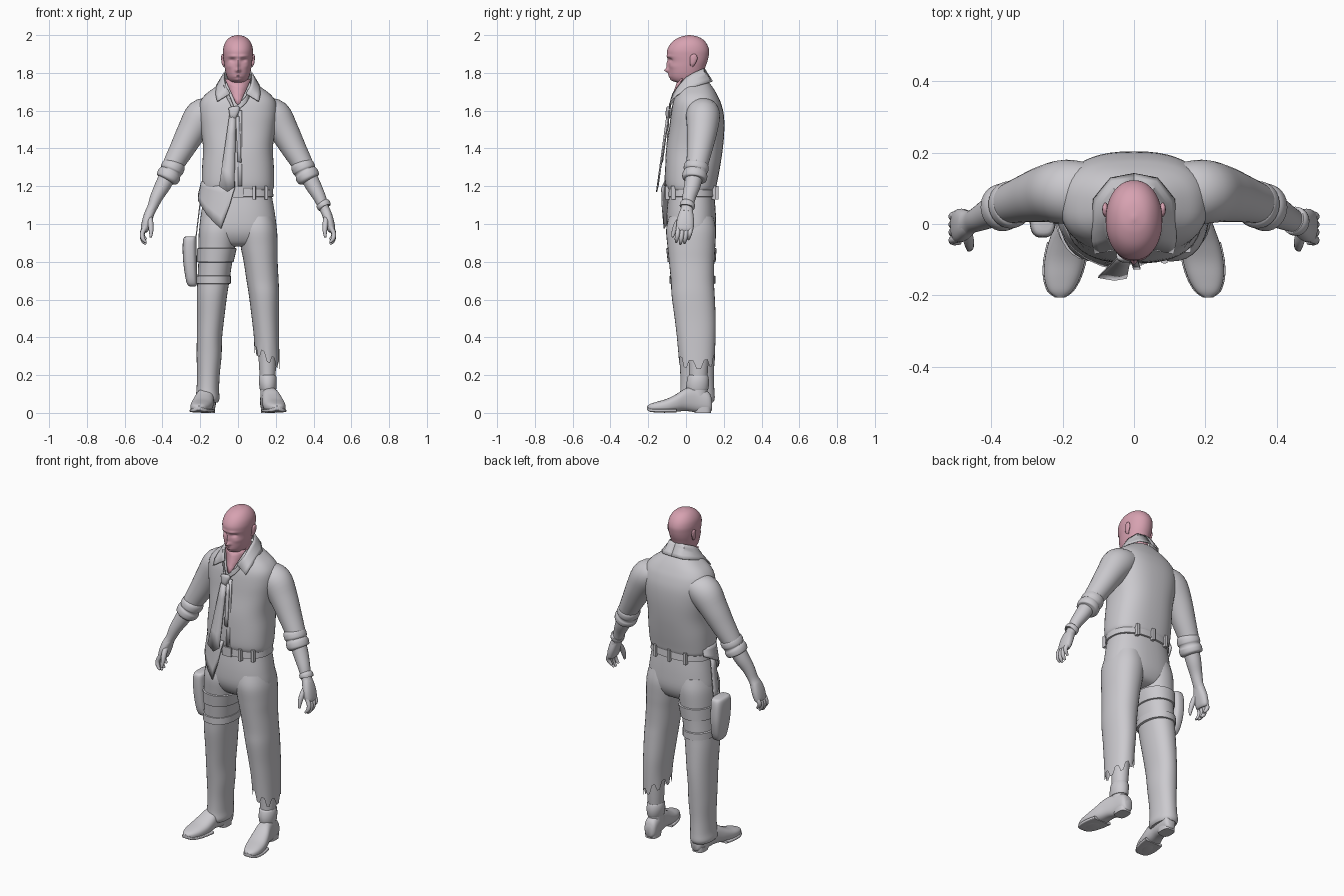
import bpy, bmesh, math
from mathutils import Vector

def material(name, rgb):
    m = bpy.data.materials.new(name)
    m.diffuse_color = (*rgb, 1)
    return m

GREY = material("light_grey", (0.60, 0.59, 0.62))
PINK = material("pink_skin", (0.68, 0.36, 0.44))

def finish(name, bm, mat, mirror=False, thick=0):
    bmesh.ops.recalc_face_normals(bm, faces=bm.faces)
    me = bpy.data.meshes.new(name)
    bm.to_mesh(me)
    bm.free()
    me.materials.append(mat)
    ob = bpy.data.objects.new(name, me)
    bpy.context.collection.objects.link(ob)
    if thick:
        mod = ob.modifiers.new("Solidify", 'SOLIDIFY')
        mod.thickness, mod.offset = thick, 0
    if mirror:
        ob.modifiers.new("Mirror", 'MIRROR')
    return ob

def spline(rows, steps):
    """Catmull-Rom through rows of numbers."""
    out, last = [], len(rows) - 1
    for i in range(last):
        p0, p1, p2, p3 = (rows[max(0, min(last, i + k))] for k in (-1, 0, 1, 2))
        for s in range(steps):
            t = s / steps
            out.append([0.5 * (2*b + (c - a)*t + (2*a - 5*b + 4*c - d)*t*t + (3*b - a - 3*c + d)*t**3)
                        for a, b, c, d in zip(p0, p1, p2, p3)])
    return out + [list(rows[-1])]

def loft(name, rows, mat=GREY, axis=None, ref=(0, 1, 0), power=2.0, n=32, steps=4,
         mirror=False, cap=True, shape=None):
    """Skin through rings (x, y, z, radius along ref, other radius)."""
    rows = spline(rows, steps)
    pts = [Vector(r[:3]) for r in rows]
    bm, rings = bmesh.new(), []
    for i, r in enumerate(rows):
        t = Vector(axis) if axis else (pts[min(i + 1, len(pts) - 1)] - pts[max(i - 1, 0)]).normalized()
        a = Vector(ref)
        a = (a - t * a.dot(t)).normalized()
        b = t.cross(a)
        ring = []
        for k in range(n):
            ang = 2 * math.pi * k / n
            c, s = math.cos(ang), math.sin(ang)
            c = math.copysign(abs(c) ** (2 / power), c)
            s = math.copysign(abs(s) ** (2 / power), s)
            ring.append(bm.verts.new(pts[i] + a * c * max(r[3], .002) + b * s * max(r[4], .002)))
        rings.append(ring)
    for lo, hi in zip(rings, rings[1:]):
        for k in range(n):
            bm.faces.new((lo[k], lo[(k + 1) % n], hi[(k + 1) % n], hi[k]))
    if cap:
        bm.faces.new(rings[0])
        bm.faces.new(rings[-1])
    if shape:
        shape(bm, rings)
    return finish(name, bm, mat, mirror)

def body(name, rows, **kw):
    """Level rings given as (z, centre x, half width, front y, back y)."""
    return loft(name, [(x, (f + b) / 2, z, (b - f) / 2, w) for z, x, w, f, b in rows],
                axis=(0, 0, 1), **kw)

def sheet(name, tops, bottoms, mat=GREY, mirror=False, thick=.006, rows=4):
    """Thin cloth panel between an upper and a lower edge."""
    bm = bmesh.new()
    grid = [[bm.verts.new(Vector(a).lerp(Vector(b), j / rows)) for j in range(rows + 1)]
            for a, b in zip(tops, bottoms)]
    for p, q in zip(grid, grid[1:]):
        for j in range(rows):
            bm.faces.new((p[j], q[j], q[j + 1], p[j + 1]))
    return finish(name, bm, mat, mirror, thick)

# Head: face features are soft bumps and dents (x, z, spread x, spread z, push in y)
FEATURES = [(0, 1.813, .012, .011, -.022), (0, 1.842, .009, .025, -.012), (.031, 1.868, .015, .010, .012),
            (.028, 1.888, .024, .007, -.006), (0, 1.786, .021, .010, -.008), (0, 1.787, .021, .003, .005),
            (0, 1.763, .016, .009, -.006), (.048, 1.835, .016, .014, -.004)]

def face(bm, rings):
    for v in bm.verts:
        if v.co.y < 0:
            v.co.y += sum(d * math.exp(-((abs(v.co.x) - x) / sx) ** 2 - ((v.co.z - z) / sz) ** 2)
                          for x, z, sx, sz, d in FEATURES)

body("head", [(1.745, 0, .045, -.03, .085), (1.757, 0, .048, -.068, .088), (1.775, 0, .057, -.084, .09),
              (1.80, 0, .065, -.09, .093), (1.83, 0, .071, -.092, .102), (1.86, 0, .075, -.093, .113),
              (1.89, 0, .078, -.10, .12), (1.92, 0, .079, -.10, .122), (1.95, 0, .073, -.085, .112),
              (1.975, 0, .058, -.06, .092), (1.992, 0, .036, -.025, .062), (2.0, 0, .004, .012, .022)],
     mat=PINK, n=72, steps=6, power=2.1, shape=face)
body("neck", [(1.62, 0, .07, -.06, .10), (1.69, 0, .063, -.048, .095), (1.74, 0, .057, -.03, .09),
              (1.80, 0, .056, -.03, .088)], mat=PINK)
loft("ear", [(.072, .03, 1.836, .008, .006), (.078, .035, 1.85, .014, .008), (.08, .04, 1.875, .02, .009),
             (.081, .042, 1.893, .015, .007), (.08, .042, 1.90, .004, .003)],
     mat=PINK, n=16, mirror=True)
sheet("open_neck_skin", [(-.07, -.02, 1.77), (0, -.045, 1.75), (.07, -.02, 1.77)],
      [(-.012, -.084, 1.64), (0, -.088, 1.63), (.012, -.084, 1.64)], mat=PINK)

# Shirt
body("shirt_body", [(1.165, 0, .172, -.085, .14), (1.185, 0, .187, -.102, .157), (1.22, 0, .191, -.11, .165),
                    (1.30, 0, .19, -.11, .18), (1.40, 0, .185, -.105, .195), (1.50, 0, .197, -.09, .203),
                    (1.58, 0, .207, -.08, .20), (1.64, 0, .202, -.07, .185), (1.68, 0, .178, -.056, .167),
                    (1.715, 0, .135, -.04, .147), (1.75, 0, .085, -.02, .122)], n=48, power=2.5)
loft("sleeve", [(.13, .085, 1.60, .085, .07), (.19, .09, 1.57, .09, .092), (.245, .085, 1.49, .08, .078),
                (.295, .073, 1.40, .068, .066), (.34, .06, 1.32, .058, .056), (.37, .05, 1.26, .052, .05)],
     mirror=True)
loft("rolled_cuff", [(.333, .058, 1.325, .052, .05), (.338, .056, 1.312, .064, .06), (.35, .053, 1.29, .066, .062),
                     (.356, .051, 1.277, .06, .057), (.364, .048, 1.262, .066, .063),
                     (.374, .044, 1.238, .064, .06), (.378, .043, 1.23, .046, .044)], mirror=True)
sheet("collar", [(0, .095, 1.825), (.05, .085, 1.82), (.073, .04, 1.80), (.075, 0, 1.775),
                 (.066, -.035, 1.735), (.042, -.07, 1.69)],
      [(0, .14, 1.755), (.065, .128, 1.75), (.112, .07, 1.735), (.118, 0, 1.71),
       (.117, -.05, 1.68), (.11, -.082, 1.648)], mirror=True)
sheet("button_placket", [(.0, -.089, 1.60), (.022, -.089, 1.60)], [(.0, -.113, 1.2), (.022, -.113, 1.2)])

# Untucked shirt tail hanging over the front of one hip
HEM = [(5, 1.19), (12, 1.10), (25, .975), (38, 1.015), (52, 1.055), (65, 1.095), (80, 1.125), (100, 1.155), (118, 1.18)]
def hip(deg, z, r):
    a = math.radians(deg)
    return (-(.195 + r) * math.sin(a), .025 - (.137 + r) * math.cos(a), z)
sheet("shirt_tail", [hip(a, 1.225, 0) for a, z in HEM], [hip(a, z, .018) for a, z in HEM])

# Loose necktie
sheet("tie_blade", [(-.045, -.093, 1.575), (-.028, -.1, 1.58), (-.01, -.093, 1.575)],
      [(-.10, -.148, 1.20), (-.055, -.156, 1.17), (-.02, -.15, 1.195)])
sheet("tie_tail", [(-.012, -.092, 1.57), (.008, -.092, 1.57)], [(-.002, -.125, 1.33), (.018, -.125, 1.325)])
loft("tie_knot", [(-.026, -.092, 1.562, .011, .016), (-.024, -.092, 1.58, .016, .022),
                  (-.02, -.088, 1.61, .017, .03), (-.02, -.085, 1.618, .01, .022)], power=2.6)
for side, x, z in (("right", -.075, 1.735), ("left", .07, 1.72)):
    sheet("tie_loop_" + side, [(x, -.035, z), (x * .55, -.077, 1.67), (-.02, -.09, 1.615)],
          [(x, -.04, z - .035), (x * .55, -.08, 1.635), (-.02, -.092, 1.585)])

# Forearms and hands
loft("forearm", [(.355, .05, 1.29, .046, .045), (.395, .035, 1.21, .044, .042), (.43, .017, 1.145, .036, .034),
                 (.453, .007, 1.09, .032, .027), (.468, .002, 1.06, .037, .026)], mirror=True)
loft("palm", [(.455, .005, 1.085, .028, .024), (.469, .001, 1.055, .038, .026), (.482, -.003, 1.015, .046, .026),
              (.493, -.006, .975, .045, .022), (.497, -.007, .96, .036, .015)], power=2.4, mirror=True)
for i, name in enumerate(("index", "middle", "ring", "little")):
    y, drop = .026 - .022 * (3 - i), (.01, 0, .005, .025)[i]
    loft(name + "_finger", [(.49, y, .985, .012, .014), (.507, y - .004, .945 + drop / 2, .012, .012),
                            (.503, y - .009, .912 + drop, .011, .011), (.487, y - .012, .893 + drop, .006, .006)],
         n=12, mirror=True)
loft("thumb", [(.468, -.015, 1.045, .014, .014), (.463, -.045, 1.005, .016, .015), (.46, -.062, .965, .013, .012),
               (.462, -.072, .93, .006, .006)], n=12, mirror=True)
loft("wrist_watch", [(.448, .01, 1.112, .034, .032), (.45, .009, 1.108, .04, .038), (.456, .006, 1.09, .04, .037),
                     (.458, .005, 1.086, .034, .03)], steps=2)

# Trousers and belt
body("trouser_seat", [(1.22, 0, .165, -.085, .14), (1.15, 0, .179, -.094, .15), (1.05, 0, .196, -.103, .158),
                      (.96, 0, .203, -.10, .157), (.90, 0, .17, -.07, .13), (.88, 0, .12, -.03, .09)],
     n=48, power=2.4)
LEG = [(1.04, .10, .09, -.09, .145), (.97, .104, .102, -.105, .158), (.88, .112, .098, -.098, .155),
       (.80, .120, .090, -.09, .15), (.70, .130, .085, -.08, .148), (.62, .138, .08, -.076, .152),
       (.50, .145, .072, -.06, .157), (.40, .151, .067, -.048, .156), (.30, .153, .066, -.037, .152)]

def torn(bm, rings):
    for ring, amount in zip(rings[-4:], (.25, .5, .75, 1)):
        for k, v in enumerate(ring):
            goal = .335 - .085 * (v.co.x - .085) / .14 + .022 * (1 if k // 2 % 2 else -1)
            v.co.z += (goal - .30) * amount

body("torn_trouser_leg", LEG, power=2.2, cap=False, shape=torn)
body("full_trouser_leg", [(z, -x, w, f, b) for z, x, w, f, b in LEG]
     + [(.20, -.157, .06, -.03, .148), (.12, -.16, .06, -.03, .15), (.075, -.162, .064, -.036, .152),
        (.055, -.162, .055, -.025, .142)], power=2.2)
body("belt", [(1.142, 0, .178, -.094, .15), (1.145, 0, .188, -.104, .159), (1.188, 0, .184, -.102, .156),
              (1.192, 0, .174, -.09, .148)], n=48, steps=1, power=2.4)
for i, (x, y) in enumerate([(.085, -.098), (.15, -.068), (.10, .148), (-.10, .148), (0, .161)]):
    body("belt_loop_%d" % i, [(1.13, x, .009, y - .012, y + .012), (1.20, x, .009, y - .012, y + .012)],
         n=16, steps=1, power=8)
body("belt_buckle", [(1.14, .0, .03, -.114, -.09), (1.195, .0, .03, -.114, -.09)], n=16, steps=1, power=8)

# Thigh straps and holster
for name, top, low, a, b in (("upper", .87, .80, LEG[2], LEG[3]), ("lower", .725, .685, LEG[4], LEG[4])):
    def strap(z, row, g):
        return (z, -row[1], row[2] + g, row[3] - g, row[4] + g)
    body(name + "_thigh_strap", [strap(top + .004, a, -.004), strap(top, a, .007), strap(low, b, .007),
                                 strap(low - .004, b, -.004)], steps=1, power=2.2)
body("holster", [(.935, -.25, .022, -.015, .075), (.925, -.254, .034, -.034, .092), (.88, -.256, .037, -.038, .10),
                 (.80, -.254, .036, -.034, .10), (.72, -.248, .031, -.024, .085), (.68, -.243, .025, -.01, .065),
                 (.668, -.24, .012, .01, .045)], power=3)
sheet("holster_hanger", [(-.196, .0, 1.15), (-.196, .045, 1.15)], [(-.226, .0, .90), (-.226, .055, .90)])

# Ankle and shoes
body("ankle", [(.37, .153, .048, .01, .125), (.25, .156, .045, .015, .118), (.16, .157, .04, .015, .112),
               (.07, .16, .042, .0, .115)])
body("sock_cuff", [(.20, .157, .038, .018, .11), (.19, .157, .047, .008, .12), (.13, .159, .045, .0, .12),
                   (.12, .16, .038, .01, .11)], steps=2)
SHOE = [(.138, .155, .022, .015, .07), (.12, .155, .037, .002, .11), (.06, .161, .042, .002, .135),
        (.0, .174, .047, .01, .13), (-.05, .184, .055, .006, .10), (-.10, .193, .057, .001, .075),
        (-.15, .201, .050, .002, .06), (-.188, .206, .033, .008, .048), (-.206, .207, .010, .018, .036)]
loft("shoe", [(x, y, (a + b) / 2, (b - a) / 2, w) for y, x, w, a, b in SHOE],
     axis=(0, -1, 0), ref=(0, 0, 1), power=2.5, mirror=True)
body("shoe_heel", [(0, .158, .036, .045, .132), (.03, .158, .037, .04, .134)], steps=1, power=3, mirror=True)
loft("shoe_sole", [(x, y, .012 + max(0, a - .006), .009, w + .004) for y, x, w, a, b in SHOE[4:]],
     axis=(0, -1, 0), ref=(0, 0, 1), power=5, mirror=True)

# Smooth shading with crisp edges
for ob in bpy.context.scene.objects:
    ob.select_set(True)
    bpy.context.view_layer.objects.active = ob
bpy.ops.object.shade_smooth_by_angle(angle=math.radians(45))
